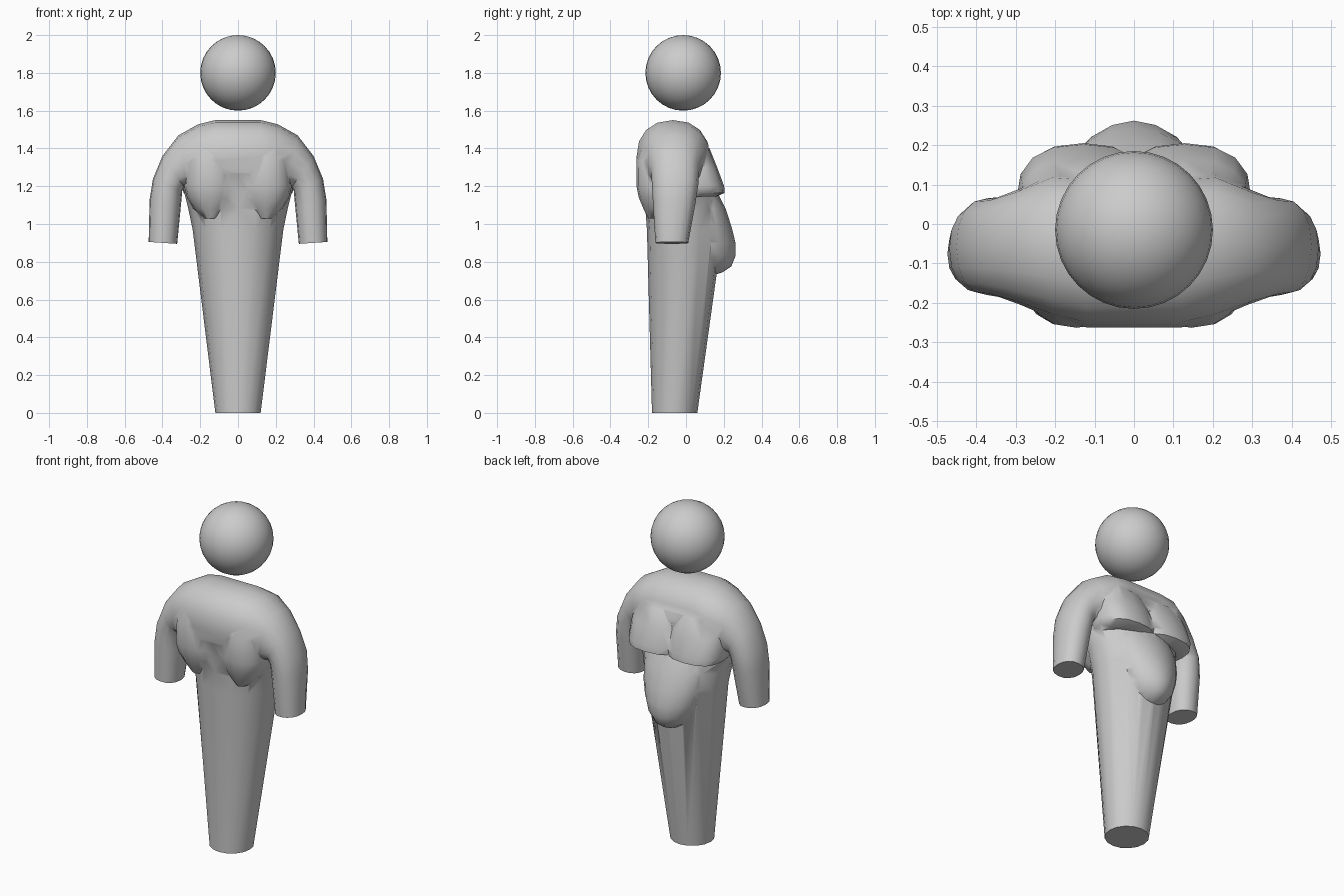
import bpy, bmesh, math
from mathutils import Vector

if "Cube" in bpy.data.objects:
    bpy.data.objects.remove(bpy.data.objects["Cube"])

SIDES = 16


def ring(centre, u, v, power=2.0):
    """Superellipse cross-section spanned by half-axes u and v."""
    pts = []
    for i in range(SIDES):
        a = 2 * math.pi * i / SIDES
        c, s = math.cos(a), math.sin(a)
        c = math.copysign(abs(c) ** (2 / power), c)
        s = math.copysign(abs(s) ** (2 / power), s)
        pts.append(Vector(centre) + Vector(u) * c + Vector(v) * s)
    return pts


def loft(name, rings):
    """Closed solid skinned through cross-sections."""
    bm = bmesh.new()
    loops = [[bm.verts.new(p) for p in r] for r in rings]
    for a, b in zip(loops, loops[1:]):
        for i in range(SIDES):
            j = (i + 1) % SIDES
            bm.faces.new((a[i], a[j], b[j], b[i]))
    bm.faces.new(loops[0])
    bm.faces.new(loops[-1])
    bmesh.ops.recalc_face_normals(bm, faces=bm.faces)
    mesh = bpy.data.meshes.new(name)
    bm.to_mesh(mesh)
    bm.free()
    ob = bpy.data.objects.new(name, mesh)
    bpy.context.collection.objects.link(ob)
    return ob


def stack(name, rows, x=0.0, power=2.0):
    """Vertical loft; rows are (z, half width, y min, y max)."""
    return loft(name, [ring((x, (a + b) / 2, z), (w, 0, 0), (0, (b - a) / 2, 0), power)
                       for z, w, a, b in rows])


def smooth(ob, degrees):
    bpy.ops.object.select_all(action='DESELECT')
    ob.select_set(True)
    bpy.context.view_layer.objects.active = ob
    bpy.ops.object.shade_smooth_by_angle(angle=math.radians(degrees))


# Tapered lower body and trunk
body = stack("body", [
    (0.0, .12, -.18, .06), (.97, .24, -.207, .195), (1.08, .263, -.215, .185),
    (1.18, .288, -.235, .16), (1.30, .28, -.25, .13), (1.40, .24, -.23, .11)])

# Arms and shoulders as one sweep: upper xz, lower xz, y min, y max
half = [
    ((.12, 1.55), (.12, 1.16), -.262, .125),
    ((.21, 1.528), (.20, 1.16), -.24, .13),
    ((.315, 1.47), (.26, 1.17), -.205, .09),
    ((.40, 1.36), (.285, 1.195), -.185, .068),
    ((.45, 1.24), (.295, 1.175), -.18, .065),
    ((.468, 1.13), (.303, 1.09), -.175, .05),
    ((.473, .905), (.322, .895), -.162, .012)]


def arm_ring(row, side):
    (ox, oz), (ix, iz), a, b = row
    return ring((side * (ox + ix) / 2, (a + b) / 2, (oz + iz) / 2),
                (side * (ox - ix) / 2, 0, (oz - iz) / 2), (0, (b - a) / 2, 0), 2.25)


parts = [loft("arms", [arm_ring(r, -1) for r in reversed(half)] + [arm_ring(r, 1) for r in half])]

# Chest and back muscles on both sides
for side in (-1, 1):
    parts.append(stack("chest_muscle", [
        (1.145, .13, -.08, .16), (1.165, .16, -.08, .205), (1.20, .17, -.08, .202),
        (1.30, .165, -.08, .165), (1.40, .13, -.08, .125), (1.45, .07, -.08, .06)],
        side * .128, 2.5))
    parts.append(stack("back_muscle", [
        (1.03, .04, -.20, 0), (1.08, .09, -.225, 0), (1.14, .125, -.25, 0),
        (1.20, .14, -.262, 0), (1.34, .13, -.263, 0), (1.42, .11, -.235, 0)],
        side * .145, 2.3))

# Ridged belly
parts.append(stack("belly", [
    (.73, .035, .02, .15), (.745, .065, .0, .195), (.775, .10, 0, .24),
    (.83, .135, 0, .262), (.90, .16, 0, .262), (.98, .18, 0, .243),
    (1.08, .19, 0, .21), (1.17, .17, 0, .165)], 0, 1.8))

# Fuse everything into a single skin
bpy.context.view_layer.objects.active = body
for p in parts:
    mod = body.modifiers.new("union", 'BOOLEAN')
    mod.operation = 'UNION'
    mod.solver = 'EXACT'
    mod.object = p
    bpy.ops.object.modifier_apply(modifier=mod.name)
    bpy.data.objects.remove(p)
smooth(body, 50)

# Floating head
bpy.ops.mesh.primitive_uv_sphere_add(segments=32, ring_count=16, radius=.2, location=(0, -.015, 1.8))
head = bpy.context.object
head.name = "head"
smooth(head, 40)
